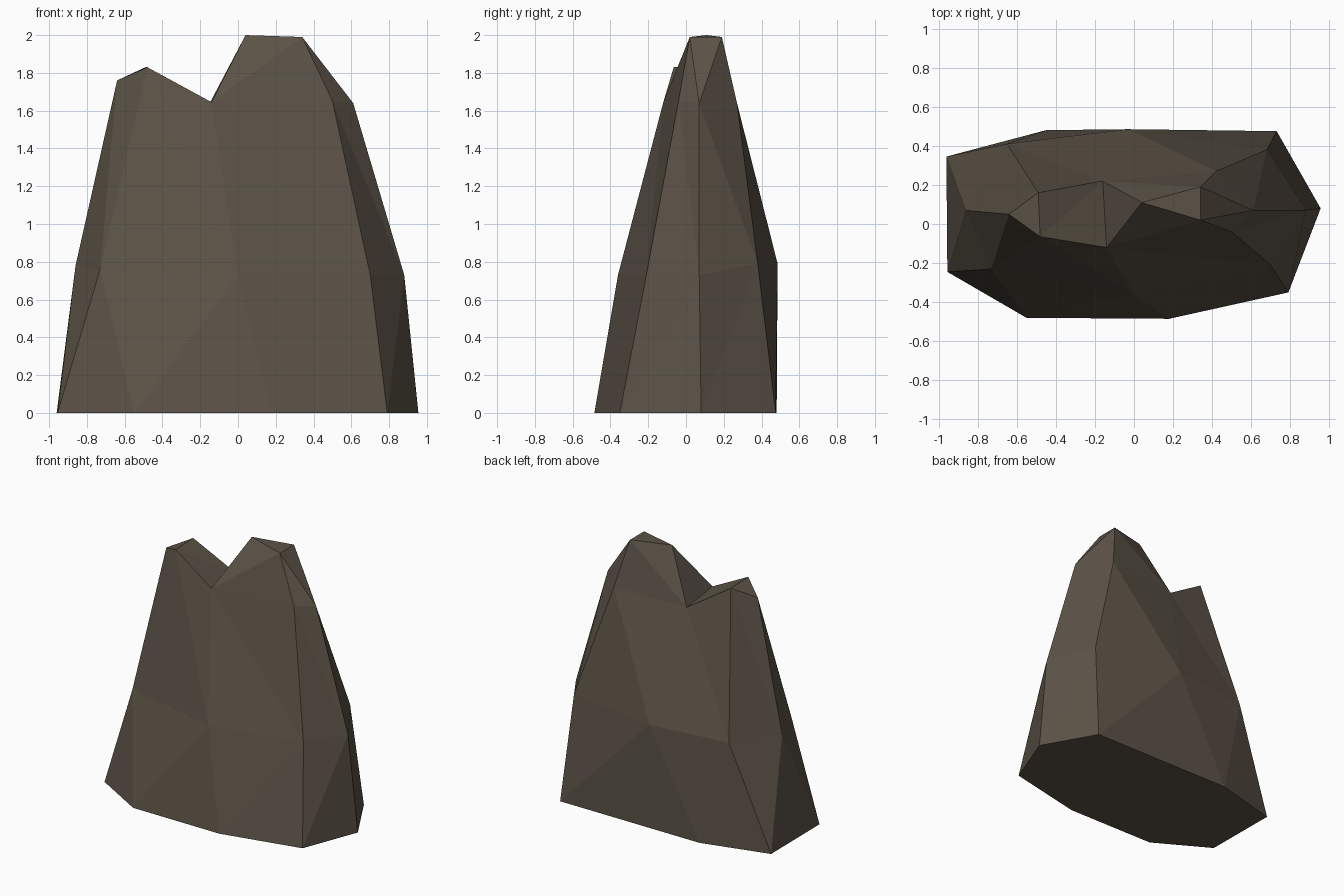
import bpy, bmesh

if "Cube" in bpy.data.objects:
    bpy.data.objects.remove(bpy.data.objects["Cube"])

# Three rings of eight corners, counter-clockwise seen from above, from the right side
base = [(.955, .08, 0), (.73, .475, 0), (-.45, .48, 0), (-.96, .345, 0),
        (-.955, -.245, 0), (-.55, -.48, 0), (.18, -.485, 0), (.79, -.35, 0)]
middle = [(.88, .07, .73), (.68, .38, .79), (-.03, .485, .79), (-.65, .41, .79),
          (-.86, .07, .78), (-.73, -.23, .76), (.0, -.36, .73), (.70, -.21, .73)]
upper = [(.61, .07, 1.64), (.42, .27, 1.64), (-.16, .22, 1.62), (-.49, .16, 1.83),
         (-.64, .05, 1.76), (-.48, -.065, 1.83), (-.14, -.12, 1.645), (.5, -.04, 1.65)]
summit = [(.04, .11, 2.0), (.34, .02, 1.99), (.34, .19, 1.99)]

stone = bpy.data.materials.new("brown grey stone")
stone.diffuse_color = (.105, .085, .062, 1)
stone.use_nodes = True
stone.node_tree.nodes["Principled BSDF"].inputs["Base Color"].default_value = stone.diffuse_color

bm = bmesh.new()
b, m, u, t = [[bm.verts.new(p) for p in ring] for ring in (base, middle, upper, summit)]

# Sides: triangulated bands, the diagonals turning the other way in the upper band
for i in range(8):
    j = (i + 1) % 8
    bm.faces.new((b[i], b[j], m[j]))
    bm.faces.new((b[i], m[j], m[i]))
    bm.faces.new((m[i], m[j], u[i]))
    bm.faces.new((m[j], u[j], u[i]))

# Underside
bm.faces.new(b[::-1])

# Left peak and its slope into the valley
bm.faces.new((u[3], u[4], u[5]))
bm.faces.new((u[2], u[3], u[5]))
bm.faces.new((u[2], u[5], u[6]))

# Right peak
left, front, back = t
for face in ((left, front, back), (u[2], u[6], left), (u[6], front, left),
             (u[6], u[7], front), (u[7], u[0], front), (front, u[0], back),
             (u[0], u[1], back), (u[1], u[2], back), (u[2], left, back)):
    bm.faces.new(face)

bmesh.ops.recalc_face_normals(bm, faces=bm.faces)
mesh = bpy.data.meshes.new("boulder")
bm.to_mesh(mesh)
bm.free()
mesh.materials.append(stone)
boulder = bpy.data.objects.new("boulder", mesh)
bpy.context.collection.objects.link(boulder)
